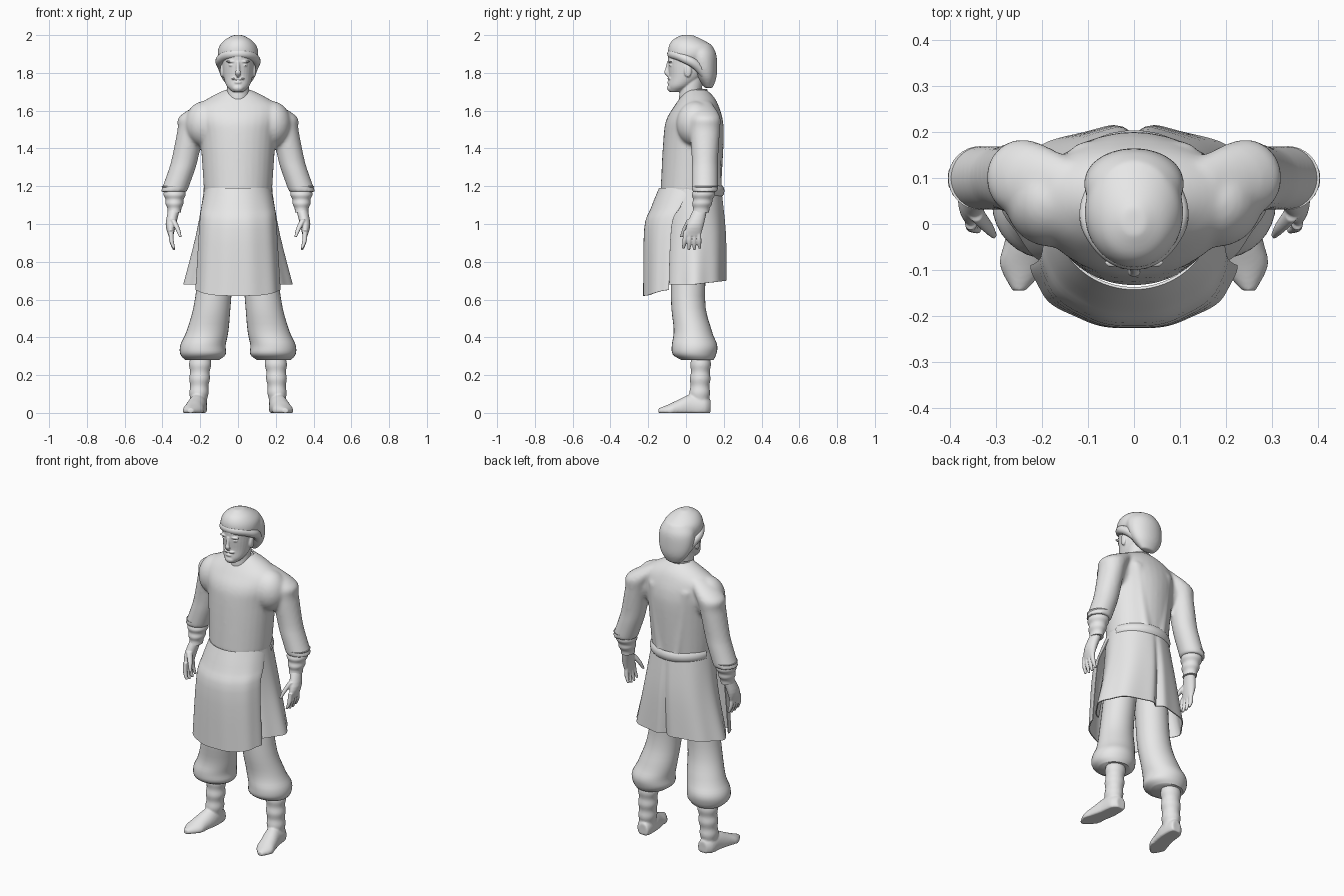
import bpy, bmesh
from math import sin, cos, pi, radians, exp
from mathutils import Vector

cube = bpy.data.objects.get("Cube")
if cube:
    bpy.data.objects.remove(cube, do_unlink=True)

COLOUR = (0.8, 0.8, 0.8, 1)
SIDES = 32
grey = bpy.data.materials.new("plain_grey")
grey.use_nodes = True
grey.diffuse_color = COLOUR
for node in grey.node_tree.nodes:
    if node.type == 'BSDF_PRINCIPLED':
        node.inputs["Base Color"].default_value = COLOUR


def smooth_path(stations, steps=4):
    """Catmull-Rom interpolation through the stations."""
    points = [Vector(station) for station in stations]
    points = [points[0]] + points + [points[-1]]
    path = []
    for a, b, c, d in zip(points, points[1:], points[2:], points[3:]):
        for k in range(steps):
            t = k / steps
            path.append(b + (c - a) * (t / 2) + (a * 2 - b * 5 + c * 4 - d) * (t * t / 2)
                        + (b * 3 - a - c * 3 + d) * (t ** 3 / 2))
    return path + [points[-1]]


def wrinkled(start, end, folds, depth):
    """Stations from start to end whose radii swell and shrink at each fold."""
    stations = []
    for k in range(2 * folds + 1):
        station = Vector(start).lerp(Vector(end), k / (2 * folds))
        swell = 1 + depth * cos(pi * k)
        station[3] *= swell
        station[4] *= swell
        stations.append(station)
    return stations


def loft(bm, stations, side=1, lengthwise=False):
    """Closed tube of ellipses; a station is x (left out when central), y, z, half width, half depth."""
    rings = []
    full = [station if len(station) == 5 else (0, *station) for station in stations]
    for x, y, z, width, depth in smooth_path(full):
        ring = []
        for i in range(SIDES):
            angle = 2 * pi * i / SIDES
            u, v = width * cos(angle), depth * sin(angle)
            co = (x + u, y, z + v) if lengthwise else (x + u, y + v, z)
            ring.append(bm.verts.new((side * co[0], co[1], max(co[2], 0))))
        rings.append(ring)
    for ring, following in zip(rings, rings[1:]):
        for i in range(SIDES):
            j = (i + 1) % SIDES
            bm.faces.new((ring[i], ring[j], following[j], following[i]))
    bm.faces.new(rings[0])
    bm.faces.new(rings[-1])


def blob(bm, centre, radii):
    """Ellipsoid."""
    made = bmesh.ops.create_uvsphere(bm, u_segments=SIDES, v_segments=SIDES // 2, radius=1)
    for vert in made["verts"]:
        vert.co = Vector(c + r * k for c, r, k in zip(centre, radii, vert.co))


def make_active(obj):
    bpy.context.collection.objects.link(obj)
    bpy.ops.object.select_all(action='DESELECT')
    obj.select_set(True)
    bpy.context.view_layer.objects.active = obj


def bake_smooth():
    bpy.ops.object.convert(target='MESH')
    bpy.ops.object.shade_smooth_by_angle(angle=radians(50))


def finish(bm, name, voxel=0, relax=3, thickness=0):
    """Turn the mesh into a named, smoothly shaded object."""
    bmesh.ops.recalc_face_normals(bm, faces=bm.faces)
    mesh = bpy.data.meshes.new(name)
    bm.to_mesh(mesh)
    bm.free()
    mesh.materials.append(grey)
    obj = bpy.data.objects.new(name, mesh)
    make_active(obj)
    if voxel:
        blend = obj.modifiers.new("Blend", 'REMESH')
        blend.mode, blend.voxel_size, blend.use_smooth_shade = 'VOXEL', voxel, True
        smooth = obj.modifiers.new("Relax", 'SMOOTH')
        smooth.factor, smooth.iterations = .5, relax
    if thickness:
        cloth = obj.modifiers.new("Cloth", 'SOLIDIFY')
        cloth.thickness, cloth.offset = thickness, 0
    bake_smooth()


def panel(name, start, end, levels, shape, thickness, columns=90):
    """Curved cloth sheet; a level is z, centre y, half width, half depth."""
    bm, rows, path = bmesh.new(), [], smooth_path(levels)
    for k, (z, y, width, depth) in enumerate(path):
        row = []
        for i in range(columns + 1):
            angle = radians(start + (end - start) * i / columns)
            swell, lift = shape(angle, k / (len(path) - 1))
            row.append(bm.verts.new((width * swell * cos(angle), y + depth * swell * sin(angle), z + lift)))
        rows.append(row)
    for row, following in zip(rows, rows[1:]):
        for i in range(columns):
            bm.faces.new((row[i], row[i + 1], following[i + 1], following[i]))
    finish(bm, name, thickness=thickness)


def cord(name, front, sides, back, radius):
    """Closed round cord through a front point, mirrored side points and a back point."""
    mirrored = [(-x, y, z) for x, y, z in reversed(sides)]
    points = [(0, *front)] + sides + [(0, *back)] + mirrored
    curve = bpy.data.curves.new(name, 'CURVE')
    curve.dimensions, curve.bevel_depth, curve.bevel_resolution = '3D', radius, 4
    spline = curve.splines.new('BEZIER')
    spline.bezier_points.add(len(points) - 1)
    for point, co in zip(spline.bezier_points, points):
        point.co, point.handle_left_type, point.handle_right_type = co, 'AUTO', 'AUTO'
    spline.use_cyclic_u = True
    curve.materials.append(grey)
    make_active(bpy.data.objects.new(name, curve))
    bake_smooth()


# Shirt: torso, shoulders, sleeves and back folds blended together
bm = bmesh.new()
loft(bm, [(.025, 1.17, .18, .16), (.04, 1.45, .2, .16), (.045, 1.55, .22, .15),
          (.055, 1.62, .22, .12), (.06, 1.67, .15, .09), (.055, 1.71, .07, .055)])
for side in (1, -1):
    loft(bm, [(.13, .08, 1.65, .05, .05), (.23, .1, 1.57, .08, .08), (.25, .1, 1.5, .07, .08),
              (.28, .1, 1.35, .07, .07), (.3, .1, 1.28, .07, .07), (.34, .1, 1.17, .07, .07)], side)
    blob(bm, (side * .18, .05, 1.53), (.1, .1, .12))
    loft(bm, [(.05, .16, 1.17, .03, .03), (.1, .15, 1.58, .04, .03)], side)
finish(bm, "shirt", voxel=.009, relax=9)

# Head with neck and facial features
bm = bmesh.new()
loft(bm, [(-.055, 1.7, .03, .035), (-.03, 1.73, .06, .065), (0, 1.78, .077, .09),
          (.015, 1.85, .085, .11), (.02, 1.92, .085, .11), (.03, 1.96, .05, .07)])
loft(bm, [(.005, 1.63, .04, .04), (.02, 1.68, .057, .056), (.035, 1.79, .058, .06)])
loft(bm, [(-.09, 1.86, .01, .01), (-.1, 1.82, .01, .01), (-.105, 1.8, .015, .01), (-.09, 1.78, .01, .01)])
blob(bm, (0, -.09, 1.75), (.02, .01, .008))
blob(bm, (0, -.08, 1.72), (.03, .02, .02))
for side in (1, -1):
    brow_x, ear_x = side * .035, side * .085
    blob(bm, (brow_x, -.084, 1.86), (.03, .012, .006))
    blob(bm, (brow_x, -.08, 1.84), (.014, .01, .005))
    blob(bm, (brow_x / 2, -.09, 1.77), (.02, .01, .005))
    blob(bm, (ear_x, .01, 1.81), (.01, .02, .035))
finish(bm, "head", voxel=.004)

# Soft cap with a drooping back and a rolled band
bm = bmesh.new()
loft(bm, [(.02, 1.87, .1, .105), (.025, 1.9, .108, .12), (.025, 1.94, .1, .117),
          (.01, 1.975, .07, .08), (.005, 2, .025, .03)])
loft(bm, [(.12, 1.72, .045, .02), (.11, 1.77, .085, .05), (.095, 1.83, .106, .07),
          (.08, 1.9, .106, .08), (.06, 1.95, .08, .075)])
finish(bm, "cap", voxel=.006, relax=14)
cord("cap_band", (-.075, 1.9), [(.084, -.015, 1.88), (.087, .055, 1.84)], (.125, 1.75), .025)
cord("collar", (-.042, 1.64), [(.062, .03, 1.7)], (.108, 1.71), .005)


# Skirt panels and belt
def front_shape(angle, down):
    return 1 + .012 * down * cos(angle * 10), .03 * down * cos(angle) ** 4


def back_shape(angle, down):
    pleat = exp(-((angle - pi / 2) / .09) ** 2)
    return 1 + down * (.025 * cos(angle * 8) - .2 * pleat), .02 * down * max(sin(angle), 0)


def belt_shape(angle, down):
    return 1 + .06 * sin(pi * down), 0


panel("front_skirt", 180, 360, [(1.19, .02, .17, .16), (1.08, -.03, .19, .155), (.97, -.075, .2, .145),
                                (.62, -.09, .22, .135)], front_shape, .006)
panel("back_skirt", -50, 230, [(1.19, .025, .175, .16), (.95, .045, .215, .165),
                               (.68, .045, .28, .17)], back_shape, .006)
panel("belt", 12, 168, [(z, .025, .174, .164) for z in (1.2, 1.15)], belt_shape, .01)

# Limbs, built once and mirrored
for side, tag in ((1, "left"), (-1, "right")):
    # Baggy trouser leg
    bm = bmesh.new()
    loft(bm, [(.09, .03, 1.05, .09, .1), (.13, .01, .62, .095, .09), (.16, .035, .44, .11, .1),
              (.185, .045, .36, .12, .12), (.185, .045, .31, .12, .115), (.19, .06, .28, .09, .085)], side)
    finish(bm, tag + "_trouser_leg")

    # Boot with a wrinkled shaft and flat sole
    bm = bmesh.new()
    loft(bm, wrinkled((.197, .08, .33, .06, .052), (.21, .07, .03, .045, .053), folds=4, depth=.05), side)
    loft(bm, [(.2, .13, .03, .03, .04), (.21, .1, .03, .046, .06), (.215, .03, .03, .05, .07),
              (.23, -.04, .02, .052, .05), (.24, -.09, .01, .052, .036), (.25, -.145, .01, .015, .014)],
         side, lengthwise=True)
    finish(bm, tag + "_boot", voxel=.006)

    # Wrapped wrist cuff
    bm = bmesh.new()
    loft(bm, wrinkled((.335, .1, 1.2, .066, .066), (.337, .078, 1.06, .034, .042), folds=3, depth=.05), side)
    finish(bm, tag + "_cuff")

    # Hand with spread fingers and a thumb
    bm = bmesh.new()
    loft(bm, [(.335, .08, 1.09, .03, .035), (.355, .05, 1, .028, .045), (.355, .035, .935, .012, .042)], side)
    for i in range(4):
        base, tip, low = .066 - .022 * i, .073 - .029 * i, .857 + .008 * abs(i - 1.5)
        loft(bm, [(.355, base, .965, .013, .013), (.352, (base + tip) / 2, .91, .012, .012),
                  (.338, tip, low, .007, .007)], side)
    loft(bm, [(.345, .025, 1.025, .016, .02), (.32, -.005, .975, .013, .014), (.305, -.025, .93, .007, .008)],
         side)
    finish(bm, tag + "_hand", voxel=.004)
